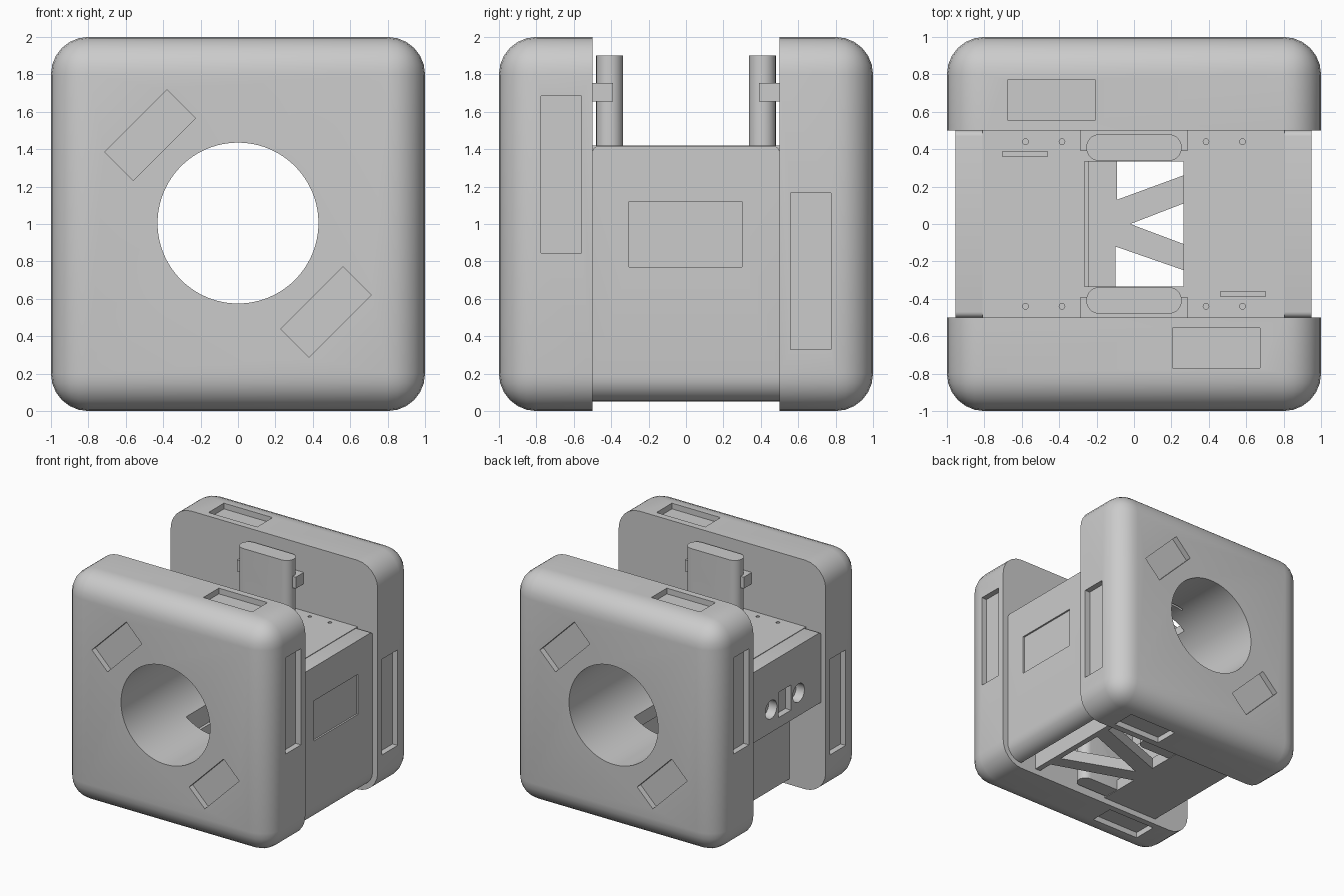
import bpy, bmesh, math
from mathutils import Matrix, Vector

old = bpy.data.objects.get("Cube")
if old:
    bpy.data.objects.remove(old, do_unlink=True)

GREY = (0.6, 0.6, 0.6, 1)
mat = bpy.data.materials.new("plain_grey")
mat.use_nodes = True
mat.diffuse_color = GREY
mat.node_tree.nodes["Principled BSDF"].inputs["Base Color"].default_value = GREY


def finish(name, bm):
    bmesh.ops.recalc_face_normals(bm, faces=bm.faces)
    me = bpy.data.meshes.new(name)
    bm.to_mesh(me)
    bm.free()
    me.materials.append(mat)
    ob = bpy.data.objects.new(name, me)
    bpy.context.collection.objects.link(ob)
    return ob


def box(name, lo, hi, bevels=(), turn=None):
    """Box between two corners; bevels are (edge rule on the midpoint, radius, segments)."""
    lo, hi = Vector(lo), Vector(hi)
    bm = bmesh.new()
    bmesh.ops.create_cube(bm, size=1)
    for v in bm.verts:
        v.co = (lo + hi) / 2 + v.co * (hi - lo)
    for rule, radius, segs in bevels:
        edges = [e for e in bm.edges if rule((e.verts[0].co + e.verts[1].co) / 2)]
        bmesh.ops.bevel(bm, geom=edges, offset=radius, segments=segs,
                        profile=0.5, affect='EDGES')
    if turn:
        mid = (lo + hi) / 2
        bmesh.ops.rotate(bm, verts=bm.verts, cent=mid, matrix=Matrix.Rotation(turn, 3, 'Y'))
    return finish(name, bm)


def prism(name, points, a, b, axis):
    """Extrude a 2D outline along y (points are x, z) or z (points are x, y)."""
    bm = bmesh.new()
    place = (lambda p: (p[0], a, p[1])) if axis == 'Y' else (lambda p: (p[0], p[1], a))
    face = bm.faces.new([bm.verts.new(place(p)) for p in points])
    out = bmesh.ops.extrude_face_region(bm, geom=[face])
    step = Vector((0, b - a, 0)) if axis == 'Y' else Vector((0, 0, b - a))
    bmesh.ops.translate(bm, vec=step, verts=[g for g in out["geom"] if isinstance(g, bmesh.types.BMVert)])
    return finish(name, bm)


def rod(name, centre, radius, length, axis, segs=64):
    bm = bmesh.new()
    bmesh.ops.create_cone(bm, cap_ends=True, segments=segs, radius1=radius, radius2=radius, depth=length)
    if axis != 'Z':
        turn = Matrix.Rotation(math.pi / 2, 3, 'X' if axis == 'Y' else 'Y')
        bmesh.ops.rotate(bm, verts=bm.verts, matrix=turn)
    bmesh.ops.translate(bm, verts=bm.verts, vec=centre)
    return finish(name, bm)


def cut(ob, *cutters):
    bpy.context.view_layer.objects.active = ob
    for c in cutters:
        m = ob.modifiers.new("cut", 'BOOLEAN')
        m.operation, m.solver, m.object = 'DIFFERENCE', 'EXACT', c
        bpy.ops.object.modifier_apply(modifier=m.name)
        bpy.data.objects.remove(c, do_unlink=True)


def smooth(ob):
    bpy.ops.object.select_all(action='DESELECT')
    ob.select_set(True)
    bpy.context.view_layer.objects.active = ob
    bpy.ops.object.shade_smooth_by_angle(angle=math.radians(30))


def opposite(ob, name):
    """Copy turned half round the upright axis."""
    twin = ob.copy()
    twin.name = name
    twin.rotation_euler.z = math.pi
    bpy.context.collection.objects.link(twin)


def bore():
    return rod("bore", (0, 0, 1.005), 0.43, 3, 'Y', 96)


# End caps: rounded slabs with a bore and shallow pockets on every outer side
cap = box("front_cap", (-1, -1, 0), (1, -0.5, 2), [(lambda p: p.y < -0.51, 0.2, 6)])
D = 0.05
cut(cap, bore(),
    box("c", (-0.705, -1.1, 1.368), (-0.235, -1 + D, 1.582), turn=-math.pi / 4),
    box("c", (0.235, -1.1, 0.423), (0.705, -1 + D, 0.637), turn=-math.pi / 4),
    box("c", (1 - D, -0.775, 0.845), (1.1, -0.56, 1.685)),
    box("c", (-1.1, -0.775, 0.33), (-1 + D, -0.56, 1.165)),
    box("c", (0.205, -0.77, 2 - D), (0.675, -0.557, 2.1)),
    box("c", (-0.675, -0.77, -0.1), (-0.205, -0.557, D)))
smooth(cap)
opposite(cap, "back_cap")

# Middle body: wide above, narrow below, open through the centre and hollow under the bore
body = prism("middle_body", [(-0.65, 0.05), (0.65, 0.05), (0.65, 0.8), (0.805, 0.8),
                             (0.805, 1.42), (-0.81, 1.42), (-0.81, 0.8), (-0.65, 0.8)], -0.5, 0.5, 'Y')
cut(body, bore(), box("c", (-0.265, -0.335, 0.5), (0.265, 0.335, 1.6)),
    box("c", (-0.24, -0.6, 0.15), (0.6, 0.6, 0.55)))

# Floor openings that leave slanted braces
for outline in ([(-0.09, 0.6), (0.6, 0.6), (0.6, 0.383), (-0.09, 0.13)],
                [(0.6, 0.239), (-0.02, 0), (0.6, -0.233)],
                [(-0.1, -0.12), (0.6, -0.363), (0.6, -0.6), (-0.1, -0.6)]):
    cut(body, prism("c", outline, -0.1, 0.3, 'Z'))

# Small holes and slits on the body top
for sx in (-1, 1):
    for y in (-0.44, 0.44):
        for x in (0.385, 0.58):
            cut(body, rod("c", (sx * x, y, 1.42), 0.015, 0.08, 'Z', 16))
    cut(body, box("c", (sx * 0.583 - 0.12, -sx * 0.375 - 0.013, 1.38),
                  (sx * 0.583 + 0.12, -sx * 0.375 + 0.013, 1.5)))
smooth(body)

# Side panels, a hair lower than the body top
top_corner = (lambda p: p.z > 1.4 and abs(p.y) > 0.49, 0.03, 4)
left = box("left_panel", (0.805, -0.5, 0.05), (0.95, 0.5, 1.415),
           [(lambda p: p.x > 0.94 and p.z < 0.06, 0.14, 6), top_corner])
cut(left, box("c", (0.935, -0.305, 0.77), (1, 0.3, 1.12)))
smooth(left)
right = box("right_panel", (-0.955, -0.5, 0.8), (-0.81, 0.5, 1.415), [top_corner])
cut(right, box("c", (-1, -0.085, 0.89), (-0.9, 0.085, 1.11)),
    rod("c", (-0.955, 0.19, 1), 0.08, 0.16, 'X', 32),
    rod("c", (-0.955, -0.19, 1), 0.08, 0.16, 'X', 32))
smooth(right)

# Upright blades running through the body, with clips that hold them to the caps
blade = box("front_blade", (-0.255, -0.48, 0.055), (0.255, -0.337, 1.9),
            [(lambda p: abs(p.x) > 0.25 and abs(p.y + 0.4085) > 0.06 and 0.5 < p.z < 1.5, 0.07, 8)])
cut(blade, bore())
smooth(blade)
opposite(blade, "back_blade")
clip = box("front_clip", (-0.285, -0.505, 1.655), (0.285, -0.39, 1.755))
opposite(clip, "back_clip")
